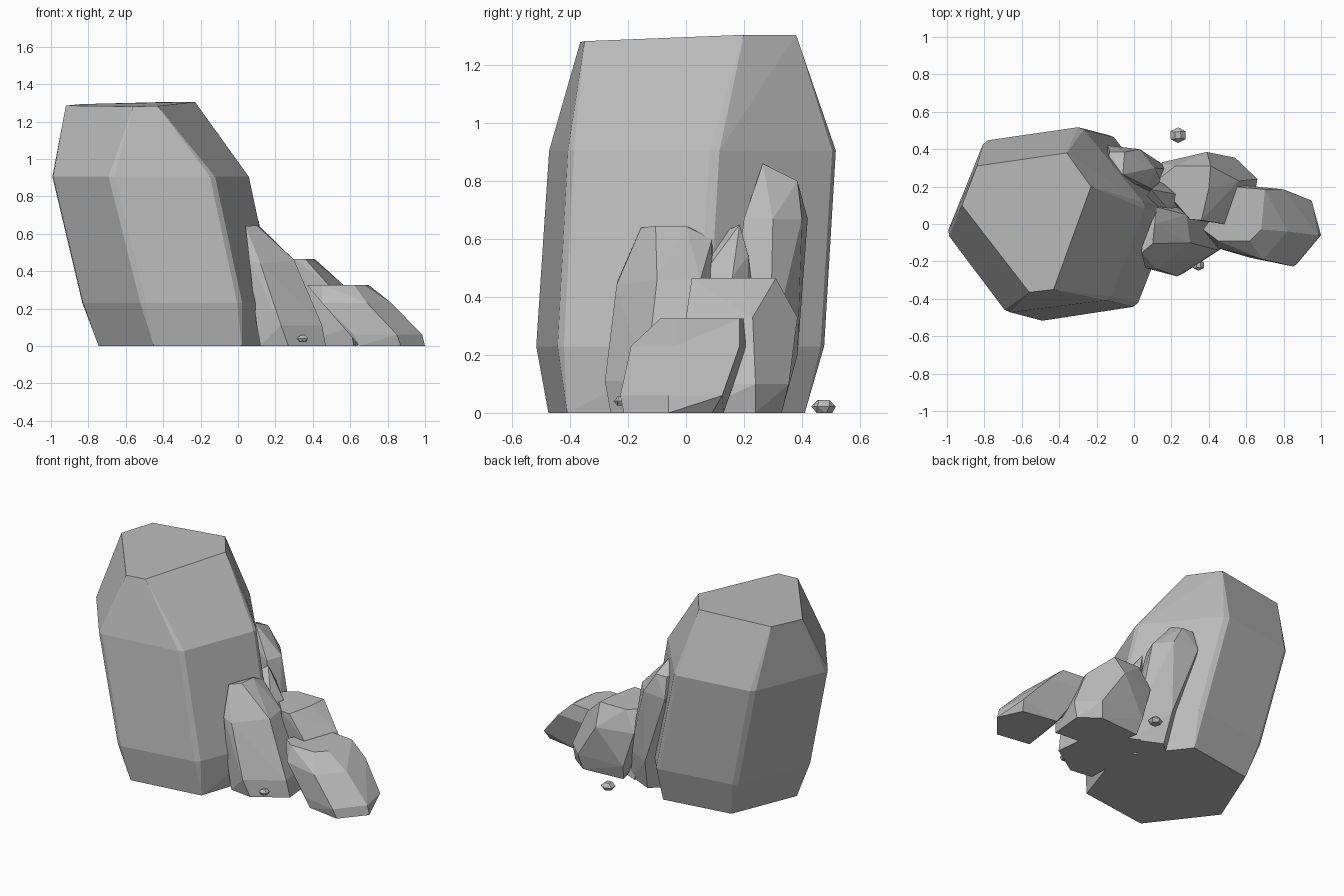
import bpy, bmesh, math
from mathutils import Vector

if "Cube" in bpy.data.objects:
    bpy.data.objects.remove(bpy.data.objects["Cube"])

stone = bpy.data.materials.new("grey_stone")
stone.diffuse_color = (0.5, 0.5, 0.5, 1)
stone.use_nodes = True
stone.node_tree.nodes["Principled BSDF"].inputs["Base Color"].default_value = stone.diffuse_color


def chamfer(ring, d):
    """Split each corner of a ring into two points, d along its edges."""
    out = []
    pts = [Vector(p) for p in ring]
    for i, p in enumerate(pts):
        for q in (pts[i - 1], pts[(i + 1) % len(pts)]):
            out.append(p + (q - p).normalized() * d)
    return out


def rock(name, *levels, cut=0.0):
    """Faceted stone: hull around (z, outline) levels; z None means 3D points."""
    bm = bmesh.new()
    for i, (z, outline) in enumerate(levels):
        ring = [p if z is None else (p[0], p[1], z) for p in outline]
        if cut and 0 < i < len(levels) - 1:
            ring = chamfer(ring, cut)
        for p in ring:
            bm.verts.new(p)
    res = bmesh.ops.convex_hull(bm, input=bm.verts[:])
    loose = {g for g in res["geom_interior"] + res["geom_unused"]
             if isinstance(g, bmesh.types.BMVert)}
    bmesh.ops.delete(bm, geom=list(loose), context='VERTS')
    bmesh.ops.dissolve_limit(bm, angle_limit=math.radians(4),
                             verts=bm.verts[:], edges=bm.edges[:])
    bmesh.ops.recalc_face_normals(bm, faces=bm.faces[:])
    me = bpy.data.meshes.new(name)
    bm.to_mesh(me)
    bm.free()
    me.materials.append(stone)
    ob = bpy.data.objects.new(name, me)
    bpy.context.collection.objects.link(ob)
    return ob


# Large leaning boulder
rock("main_boulder",
     (0, [(-.745, -.09), (-.45, -.475), (.02, -.41), (.17, .04), (-.12, .41), (-.57, .34)]),
     (.23, [(-.84, -.095), (-.51, -.52), (.015, -.44), (.21, .06), (-.12, .48), (-.64, .40)]),
     (.905, [(-1.0, -.05), (-.68, -.475), (-.13, -.405), (.065, .10), (-.28, .52), (-.80, .445)]),
     (None, [(-.92, .10, 1.285), (-.56, -.365, 1.28), (-.43, -.35, 1.283),
             (-.23, .20, 1.305), (-.36, .38, 1.305), (-.84, .31, 1.293)]),
     cut=.02)

# Upright stone against the front right of the boulder
rock("front_stone",
     (0, [(.12, -.24), (.27, -.26), (.47, -.13), (.45, .08), (.12, .12)]),
     (.11, [(.10, -.24), (.23, -.28), (.45, -.14), (.43, .08)]),
     (None, [(.06, -.235, .46), (.12, -.24, .44), (.30, -.10, .46), (.28, .05, .46)]),
     (None, [(.04, -.155, .64), (.10, -.105, .645), (.11, 0, .645), (.06, .08, .61), (.12, .09, .60)]))

# Small ridge stone behind it
rock("ridge_stone",
     (0, [(.10, .10), (.35, .05), (.35, .20), (.18, .28)]),
     (None, [(.05, .12, .62), (.09, .185, .65), (.13, .215, .545), (.22, .16, .47), (.20, .06, .48)]))

# Tall thin slab at the back of the boulder
rock("back_slab",
     (0, [(.05, .33), (.22, .25), (.20, .12), (-.10, .20)]),
     (.2, [(.03, .385), (.20, .29), (.18, .16), (-.12, .25)]),
     (.67, [(-.14, .42), (.03, .40), (.11, .30), (.07, .20)]),
     (None, [(-.06, .265, .86), (-.13, .385, .80), (-.05, .385, .80), (-.16, .25, .82)]))

# Middle stone
rock("middle_stone",
     (0, [(.30, .05), (.62, .02), (.64, .24), (.52, .33), (.24, .31)]),
     (.1, [(.60, .0), (.66, .24), (.54, .355), (.22, .34)]),
     (.33, [(.48, 0), (.56, .23), (.39, .385), (.15, .33), (.12, .2)]),
     (.465, [(.30, .025), (.36, .02), (.40, .19), (.41, .31), (.22, .31), (.12, .23)]))

# Low stone at the outer right
rock("low_stone",
     (0, [(.65, -.18), (.87, -.215), (1, -.06), (.93, .09), (.70, .13)]),
     (.06, [(.62, -.18), (.85, -.227), (.985, -.06), (.95, .125), (.72, .14)]),
     (.23, [(.45, -.13), (.69, -.19), (.82, -.04), (.80, .185), (.56, .21)]),
     (.325, [(.37, -.03), (.45, -.09), (.62, -.09), (.68, -.03), (.70, .185), (.53, .20)]))

# Loose pebbles: a base outline and a smaller cap, placed by centre
for name, (cx, cy, cz), s in (("back_pebble", (.235, .475, 0), 1.0),
                              ("front_pebble", (.345, -.22, .025), .72)):
    def oval(rx, ry, n, turn):
        return [(cx + s * rx * math.cos(turn + i * math.tau / n),
                 cy + s * ry * math.sin(turn + i * math.tau / n)) for i in range(n)]
    rock(name, (cz, oval(.03, .03, 5, .3)),
         (cz + .022 * s, oval(.046, .042, 6, .5)),
         (cz + .045 * s, oval(.022, .025, 4, .9)))
